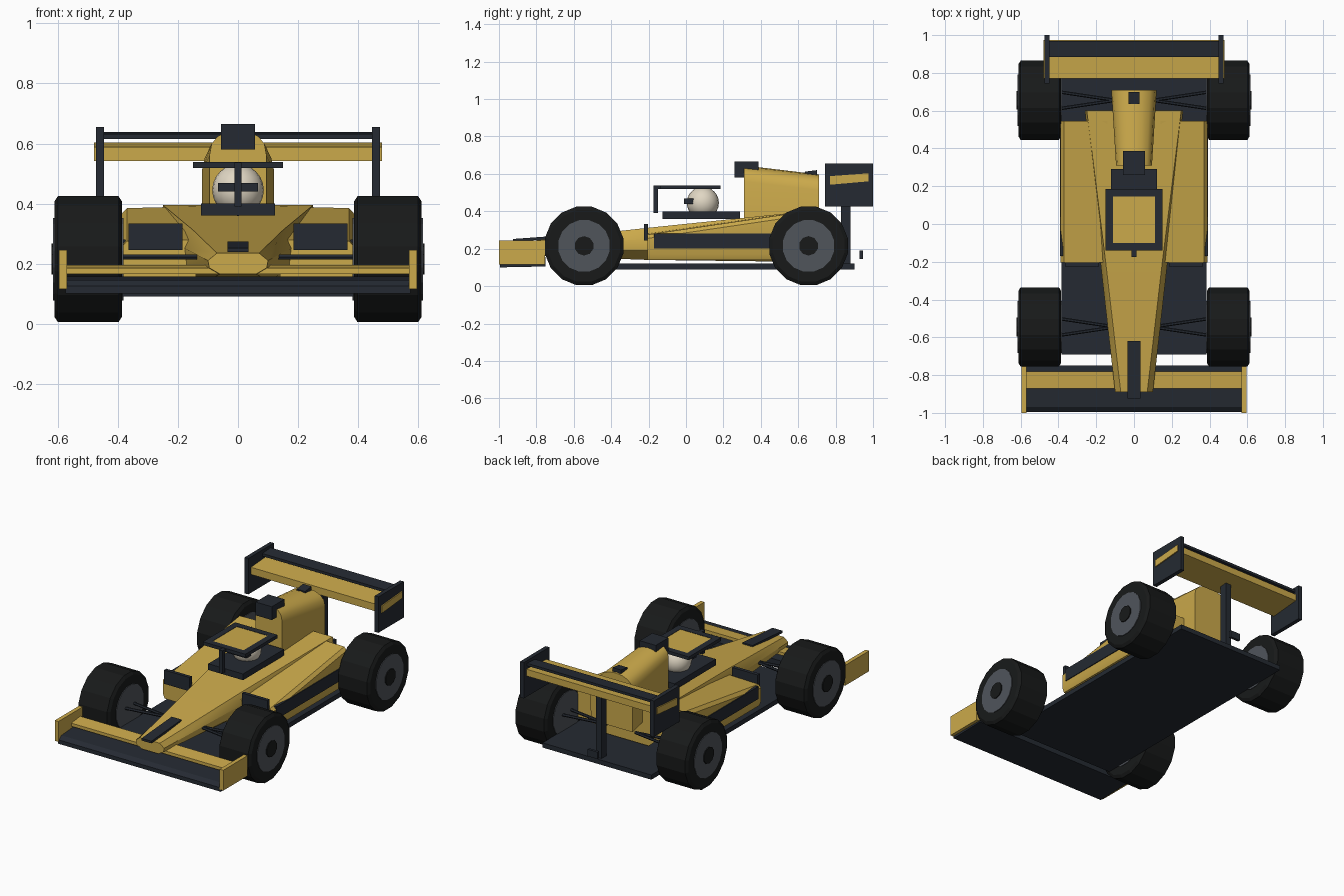
import bpy, bmesh, math
from mathutils import Vector

if "Cube" in bpy.data.objects:
    bpy.data.objects.remove(bpy.data.objects["Cube"])


def mat(name, c):
    m = bpy.data.materials.new(name)
    m.diffuse_color = (*c, 1)
    m.use_nodes = True
    m.node_tree.nodes["Principled BSDF"].inputs["Base Color"].default_value = m.diffuse_color
    return m


GOLD = mat("gold", (0.60, 0.40, 0.07))
DARK = mat("dark", (0.018, 0.023, 0.032))
BLACK = mat("rubber", (0.009, 0.010, 0.010))
GREY = mat("rim_grey", (0.08, 0.09, 0.105))
CREAM = mat("cream", (0.75, 0.68, 0.55))


def finish(bm, name, m, smooth=None):
    bmesh.ops.recalc_face_normals(bm, faces=bm.faces)
    me = bpy.data.meshes.new(name)
    bm.to_mesh(me)
    bm.free()
    me.materials.append(m)
    ob = bpy.data.objects.new(name, me)
    bpy.context.collection.objects.link(ob)
    if smooth:
        bpy.ops.object.select_all(action='DESELECT')
        bpy.context.view_layer.objects.active = ob
        ob.select_set(True)
        bpy.ops.object.shade_smooth_by_angle(angle=math.radians(smooth))
    return ob


def loft(name, rings, m, smooth=None):
    """Skin closed rings of equal point count and cap both ends."""
    bm = bmesh.new()
    vs = [[bm.verts.new(p) for p in r] for r in rings]
    n = len(vs[0])
    for a, b in zip(vs, vs[1:]):
        for i in range(n):
            j = (i + 1) % n
            bm.faces.new((a[i], a[j], b[j], b[i]))
    bm.faces.new(vs[0])
    bm.faces.new(vs[-1])
    return finish(bm, name, m, smooth)


def slab(name, x0, x1, profile, m):
    """Extrude a (y, z) profile across x."""
    return loft(name, [[(x, y, z) for y, z in profile] for x in (x0, x1)], m)


def box(name, x0, x1, y0, y1, z0, z1, m):
    return slab(name, x0, x1, [(y0, z0), (y1, z0), (y1, z1), (y0, z1)], m)


def lathe_x(name, y, z, prof, m, n=16, smooth=None):
    """Wheel part: rings of (x, radius) around an x axis."""
    rings = [[(x, y + r * math.cos(2 * math.pi * (i + .5) / n),
               z + r * math.sin(2 * math.pi * (i + .5) / n)) for i in range(n)]
             for x, r in prof]
    return loft(name, rings, m, smooth)


def rod(name, a, b, r, m):
    a, b = Vector(a), Vector(b)
    u = (b - a).normalized().cross(Vector((0, 0, 1))).normalized()
    w = u.cross((b - a).normalized())
    ring = [u * r * math.cos(k * math.pi / 3) + w * r * math.sin(k * math.pi / 3)
            for k in range(6)]
    return loft(name, [[a + p for p in ring], [b + p for p in ring]], m)


# floor
box("floor", -.385, .385, -.69, .90, .09, .12, DARK)


# main body: chamfered section widening from nose to rear
def body_ring(y, hw, tw, z0, z1):
    bw, zm = hw * .6, z0 + (z1 - z0) * .65
    half = [(bw, z0), (hw * .96, z0 + (z1 - z0) * .3), (hw, zm), (tw, z1)]
    return [(x, y, z) for x, z in half] + [(-x, y, z) for x, z in half[::-1]]


loft("body", [body_ring(-.89, .10, .07, .165, .235),
              body_ring(-.20, .178, .15, .14, .312),
              body_ring(.60, .26, .25, .13, .395)], GOLD, 30)
slab("nose_stripe", -.035, .035,
     [(-.925, .238), (-.62, .258), (-.62, .274), (-.925, .252)], DARK)

# engine cover with rounded top
rings = []
for y, w, z0, z1 in ((.31, .095, .33, .645), (.71, .12, .25, .597)):
    r = [(-w, y, z0), (w, y, z0)]
    for k in range(9):
        a = math.pi * k / 8
        r.append((w * math.cos(a), y, z1 - .085 + .085 * math.sin(a) ** .8
                  if 0 < k < 8 else z1 - .085))
    rings.append(r)
loft("engine_cover", rings, GOLD, 40)
slab("cover_fin", -.03, .03,
     [(.635, .59), (.70, .585), (.70, .62), (.635, .612)], DARK)
box("camera_pod", -.057, .057, .26, .387, .58, .665, DARK)

# cockpit, helmet and overhead guard
box("cockpit", -.123, .123, -.125, .29, .36, .40, DARK)
bm = bmesh.new()
bmesh.ops.create_uvsphere(bm, u_segments=20, v_segments=12, radius=.086)
bmesh.ops.translate(bm, verts=bm.verts, vec=(0, .09, .445))
finish(bm, "helmet", CREAM, 40)
box("visor", -.066, .066, -.01, .04, .44, .468, DARK)
for s in (-1, 1):
    box("guard_side", s * .11, s * .15, -.14, .185, .518, .539, DARK)
box("guard_front", -.11, .11, -.14, -.10, .518, .539, DARK)
box("guard_back", -.11, .11, .145, .185, .518, .539, DARK)
box("guard_panel", -.11, .11, -.10, .145, .521, .537, GOLD)
box("guard_post", -.012, .012, -.175, -.15, .39, .535, DARK)
box("guard_post_top", -.012, .012, -.175, -.13, .52, .537, DARK)

# front wing
slab("front_wing", -.575, .575,
     [(-.995, .10), (-.75, .105), (-.75, .155), (-.80, .157), (-.97, .145), (-.995, .125)], DARK)
slab("front_flap", -.575, .575,
     [(-.87, .165), (-.78, .175), (-.78, .195), (-.87, .185)], GOLD)

# rear wing
slab("rear_wing", -.48, .48,
     [(.77, .542), (.975, .56), (.975, .603), (.77, .588)], GOLD)
slab("rear_flap", -.46, .46,
     [(.885, .615), (.968, .622), (.968, .638), (.885, .632)], DARK)
box("rear_wing_post", -.02, .02, .83, .88, .11, .56, DARK)
box("rear_light", -.035, .035, .928, .945, .145, .19, DARK)

# parts on both sides
for s, side in ((1, "right"), (-1, "left")):
    box("front_endplate_" + side, s * .57, s * .596, -1, -.755, .115, .245, GOLD)
    box("rear_endplate_" + side, s * .447, s * .473, .743, 1.0, .425, .655, DARK)

    # sidepod wedge, intake and side panel
    def pod(y, z1):
        return [(s * x, y, z) for x, z in
                ((.14, .14), (.375, .14), (.388, .17), (.388, z1 - .02), (.37, z1), (.14, z1 + .005))]
    loft("sidepod_" + side, [pod(-.205, .275), pod(.545, .385)], GOLD, 30)
    box("intake_" + side, s * .185, s * .365, -.225, -.203, .245, .333, DARK)
    box("side_panel_" + side, s * .375, s * .393, -.17, .50, .20, .28, DARK)

    for end, y in (("front", -.545), ("rear", .655)):
        tag = end + "_" + side
        z = .215
        # wheel
        lathe_x("tyre_" + tag, y, z,
                [(s * x, r) for x, r in ((.386, .195), (.398, .214), (.60, .214), (.612, .195))],
                BLACK)
        lathe_x("rim_" + tag, y, z, [(s * .382, .14), (s * .616, .14)], GREY)
        lathe_x("hub_" + tag, y, z, [(s * .55, .052), (s * .622, .052)], BLACK, 10)
        # suspension arms
        for dy in (-.045, .045):
            rod("arm_" + tag, (s * .10, y, .222), (s * .40, y + dy, .222), .009, DARK)
